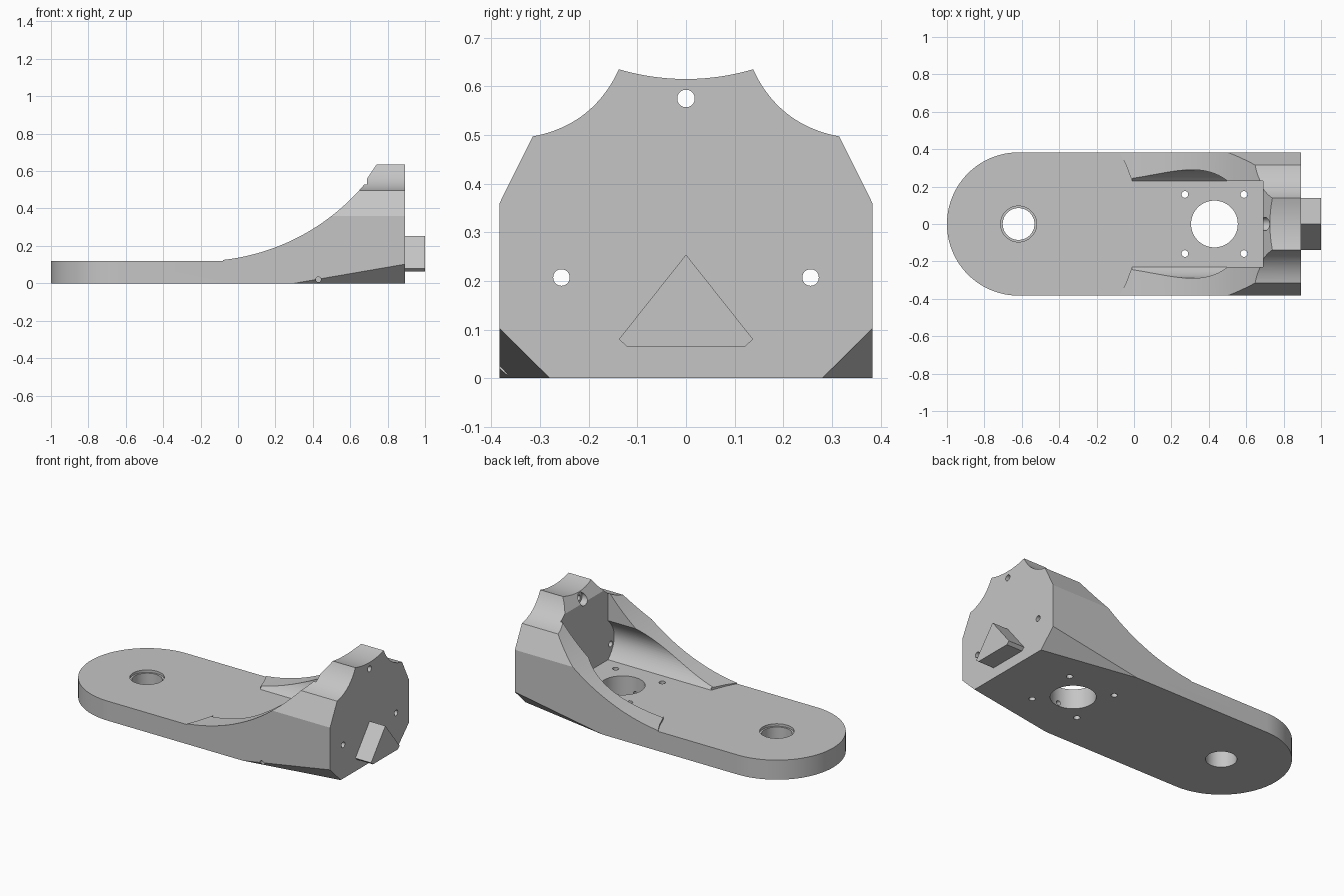
import bpy, bmesh, math
from mathutils import Vector

if "Cube" in bpy.data.objects:
    bpy.data.objects.remove(bpy.data.objects["Cube"], do_unlink=True)

grey = bpy.data.materials.new("plain grey")
grey.use_nodes = True
grey.diffuse_color = (0.56, 0.56, 0.56, 1)
grey.node_tree.nodes["Principled BSDF"].inputs["Base Color"].default_value = grey.diffuse_color


def make(name, bm):
    bmesh.ops.recalc_face_normals(bm, faces=bm.faces)
    mesh = bpy.data.meshes.new(name)
    bm.to_mesh(mesh)
    bm.free()
    mesh.materials.append(grey)
    ob = bpy.data.objects.new(name, mesh)
    bpy.context.collection.objects.link(ob)
    return ob


def prism(name, pts, axis, lo, hi):
    """Extrude a 2D outline along an axis; outline uses the other two axes in order."""
    def place(p, d):
        c = list(p)
        c.insert("xyz".index(axis), d)
        return c
    bm = bmesh.new()
    face = bm.faces.new([bm.verts.new(place(p, lo)) for p in pts])
    ext = bmesh.ops.extrude_face_region(bm, geom=[face])["geom"]
    move = Vector(place((0, 0), hi - lo))
    bmesh.ops.translate(bm, vec=move, verts=[g for g in ext if isinstance(g, bmesh.types.BMVert)])
    return make(name, bm)


def circle(cx, cy, r, n=40):
    return [(cx + r * math.cos(math.tau * i / n), cy + r * math.sin(math.tau * i / n)) for i in range(n)]


def bow(p, q, sag, n=20):
    """Shallow curve from p to q, bulging to the right of travel by sag."""
    p, q = Vector(p), Vector(q)
    d = (q - p).normalized()
    side = Vector((d.y, -d.x))
    return [tuple(p.lerp(q, i / n) + side * 4 * sag * (i / n) * (1 - i / n)) for i in range(n + 1)]


def boolean(ob, cutter, op="DIFFERENCE"):
    cutter.hide_render = True
    mod = ob.modifiers.new("cut", "BOOLEAN")
    mod.operation, mod.solver, mod.object = op, "EXACT", cutter
    bpy.context.view_layer.update()
    mesh = bpy.data.meshes.new_from_object(ob.evaluated_get(bpy.context.evaluated_depsgraph_get()))
    ob.modifiers.clear()
    ob.data = mesh
    bpy.data.objects.remove(cutter, do_unlink=True)


# Body: side outline with the sweeping rise up to the head
W, END, FLOOR, WALL = 0.383, 0.893, 0.12, 0.69
rise = []
for i in range(49):
    x = 0.685 - 0.765 * i / 48
    rise.append((x, 1.272 - math.sqrt(1.154 ** 2 - (x + 0.207) ** 2)))
side = [(-1.1, 0), (END, 0), (END, 0.725), (0.8, 0.725), (WALL, 0.56), (WALL, 0.541)]
body = prism("bracket_body", side + rise + [(-1.1, 0.125)], "y", -0.6, 0.6)

# Rounded plan outline
nose = [(W - 1 - W * math.sin(math.pi * i / 64), W * math.cos(math.pi * i / 64)) for i in range(65)]
boolean(body, prism("plan", nose + [(1.2, -W), (1.2, W)], "z", -0.3, 1), "INTERSECT")

# Scalloped head outline
scallop = bow((0.315, 0.497), (0.138, 0.635), -0.029)
crown = bow((0.138, 0.635), (-0.138, 0.635), -0.02)
half = [(0.433, -0.1), (0.433, 0.26)] + scallop
mirrored = [(-y, z) for y, z in reversed(half)]
boolean(body, prism("head", half + crown[1:-1] + mirrored, "x", -1.3, 1.3), "INTERSECT")

# Open pocket behind the head, flaring out onto the flat plate
plan = [(-1.2, 0.6), (-0.18, 0.6), (-0.08, 0.385), (-0.045, 0.32), (-0.01, 0.23), (WALL, 0.23)]
plan += [(x, -y) for x, y in reversed(plan)]
boolean(body, prism("pocket", plan, "z", FLOOR, 1))

# Hollowed coves in the pocket's side walls
for s in (1, -1):
    cove = [(0.2, 0.34), (0.2, 0.13)] + bow((0.23, FLOOR), (0.23, 0.36), 0.06)
    boolean(body, prism("cove", [(s * y, z) for y, z in cove], "x", -0.01, WALL))

# Tapering chamfers under the head corners
for s in (1, -1):
    tri = [Vector((0.3, s * W, 0)), Vector((END, s * W, 0.102)), Vector((END, s * 0.28, 0))]
    mid = sum(tri, Vector()) / 3
    n = (tri[1] - tri[0]).cross(tri[2] - tri[0]).normalized()
    if n.z > 0:
        n = -n
    bm = bmesh.new()
    for p in [mid + 4 * (t - mid) for t in tri] + [mid + 2 * n]:
        bm.verts.new(p)
    bmesh.ops.convex_hull(bm, input=bm.verts)
    boolean(body, make("chamfer", bm))

# Vertical holes: pivot with a stepped rim, shaft opening, four screws
holes = [(-0.617, 0, 0.085, -0.2), (-0.617, 0, 0.096, 0.105), (0.43, 0, 0.125, -0.2)]
holes += [(x, y, 0.018, -0.2) for x in (0.272, 0.588) for y in (0.158, -0.158)]
for x, y, r, low in holes:
    boolean(body, prism("hole", circle(x, y, r, 64 if r > 0.05 else 24), "z", low, 0.3))

# Screw holes through the head, with a recess behind the top one
for y, z, r, far in [(0, 0.575, 0.018, 1.1), (0, 0.575, 0.036, 0.73),
                     (0.256, 0.207, 0.017, 1.1), (-0.256, 0.207, 0.017, 1.1)]:
    boolean(body, prism("hole", circle(y, z, r, 32), "x", 0.6, far))

# Set-screw hole from the side into the shaft opening
boolean(body, prism("hole", circle(0.43, 0.02, 0.014, 24), "y", -0.5, -0.05))

# Triangular locating key on the end face
key = [(0, 0.254), (-0.138, 0.08), (-0.12, 0.064), (0.12, 0.064), (0.138, 0.08)]
prism("locating_key", key, "x", END - 0.01, 1.0)

# Smooth curves, sharp corners
bpy.ops.object.select_all(action="DESELECT")
body.select_set(True)
bpy.context.view_layer.objects.active = body
bpy.ops.object.shade_smooth_by_angle(angle=math.radians(20))
